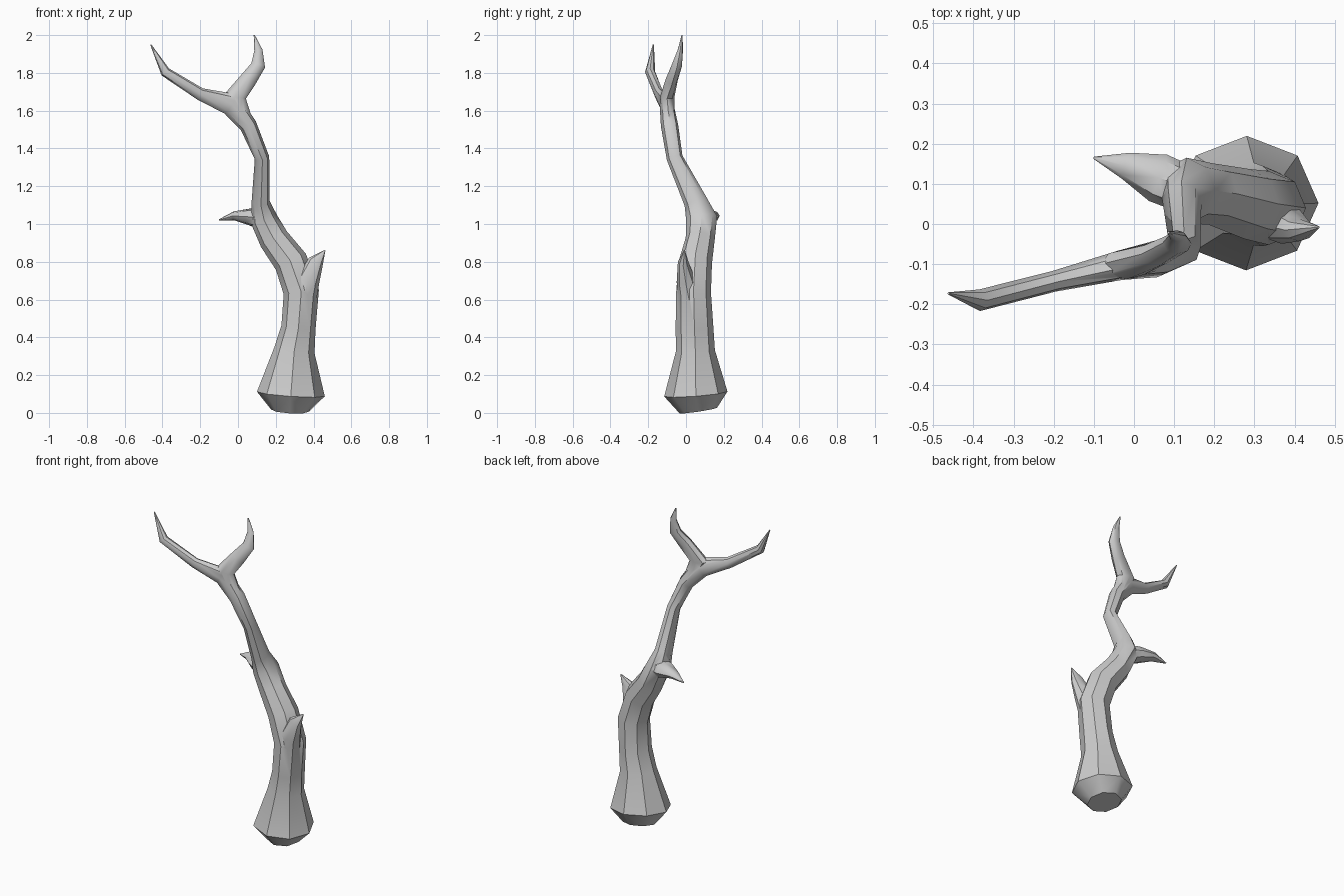
import bpy, bmesh, math
from mathutils import Vector

SIDES = 8


def limb(name, stations, ref=(0, 1, 0), turn=0.0):
    """Closed low-poly tube; stations are (centre, in-plane radius, depth radius)."""
    bm = bmesh.new()
    pts = [Vector(s[0]) for s in stations]
    rings = []
    for i, (_, ru, rv) in enumerate(stations):
        t = Vector((0, 0, 0))
        if i > 0:
            t += (pts[i] - pts[i - 1]).normalized()
        if i < len(pts) - 1:
            t += (pts[i + 1] - pts[i]).normalized()
        t.normalize()
        u = Vector(ref).cross(t).normalized()
        v = t.cross(u)
        ring = []
        for k in range(SIDES):
            a = 2 * math.pi * k / SIDES + turn
            ring.append(bm.verts.new(pts[i] + u * ru * math.cos(a) + v * rv * math.sin(a)))
        rings.append(ring)
    for a, b in zip(rings, rings[1:]):
        for k in range(SIDES):
            j = (k + 1) % SIDES
            bm.faces.new((a[k], a[j], b[j], b[k]))
    bm.faces.new(rings[0][::-1])
    bm.faces.new(rings[-1])
    bmesh.ops.triangulate(bm, faces=bm.faces[:])
    bmesh.ops.recalc_face_normals(bm, faces=bm.faces[:])
    me = bpy.data.meshes.new(name)
    bm.to_mesh(me)
    bm.free()
    ob = bpy.data.objects.new(name, me)
    bpy.context.collection.objects.link(ob)
    return ob


# Main trunk with its long left fork
trunk = limb("tree_trunk", [
    ((0.275, 0.065, 0.012), 0.10, 0.10),
    ((0.28, 0.052, 0.10), 0.18, 0.168),
    ((0.298, 0.05, 0.33), 0.108, 0.103),
    ((0.32, 0.045, 0.45), 0.091, 0.10),
    ((0.335, 0.04, 0.64), 0.094, 0.092),
    ((0.28, 0.05, 0.80), 0.09, 0.088),
    ((0.19, 0.075, 0.92), 0.08, 0.077),
    ((0.135, 0.083, 1.03), 0.072, 0.083),
    ((0.12, 0.05, 1.12), 0.048, 0.062),
    ((0.127, -0.06, 1.35), 0.039, 0.043),
    ((0.055, -0.087, 1.52), 0.046, 0.046),
    ((-0.035, -0.103, 1.635), 0.062, 0.037),
    ((-0.20, -0.143, 1.688), 0.033, 0.026),
    ((-0.385, -0.19, 1.805), 0.027, 0.027),
    ((-0.462, -0.173, 1.95), 0.003, 0.003),
])

# Right fork and two broken stubs
branches = [
    limb("right_fork", [
        ((0.045, -0.09, 1.54), 0.035, 0.032),
        ((-0.02, -0.10, 1.67), 0.062, 0.038),
        ((0.055, -0.075, 1.765), 0.045, 0.032),
        ((0.107, -0.048, 1.84), 0.038, 0.027),
        ((0.108, -0.03, 1.92), 0.022, 0.014),
        ((0.086, -0.021, 2.0), 0.003, 0.003),
    ]),
    limb("right_stub", [
        ((0.345, 0.02, 0.60), 0.07, 0.06),
        ((0.37, 0.0, 0.70), 0.062, 0.05),
        ((0.412, -0.015, 0.80), 0.042, 0.028),
        ((0.46, -0.008, 0.86), 0.003, 0.003),
    ]),
    limb("left_stub", [
        ((0.12, 0.09, 1.03), 0.06, 0.06),
        ((0.06, 0.115, 1.038), 0.044, 0.062),
        ((-0.02, 0.145, 1.043), 0.024, 0.034),
        ((-0.10, 0.165, 1.022), 0.003, 0.003),
    ]),
]

# Fuse everything into a single skin
bpy.context.view_layer.objects.active = trunk
trunk.select_set(True)
for b in branches:
    m = trunk.modifiers.new("fuse", 'BOOLEAN')
    m.operation = 'UNION'
    m.solver = 'EXACT'
    m.object = b
    bpy.ops.object.modifier_apply(modifier=m.name)
    bpy.data.objects.remove(b)

bpy.ops.object.shade_smooth_by_angle(angle=math.radians(40))
